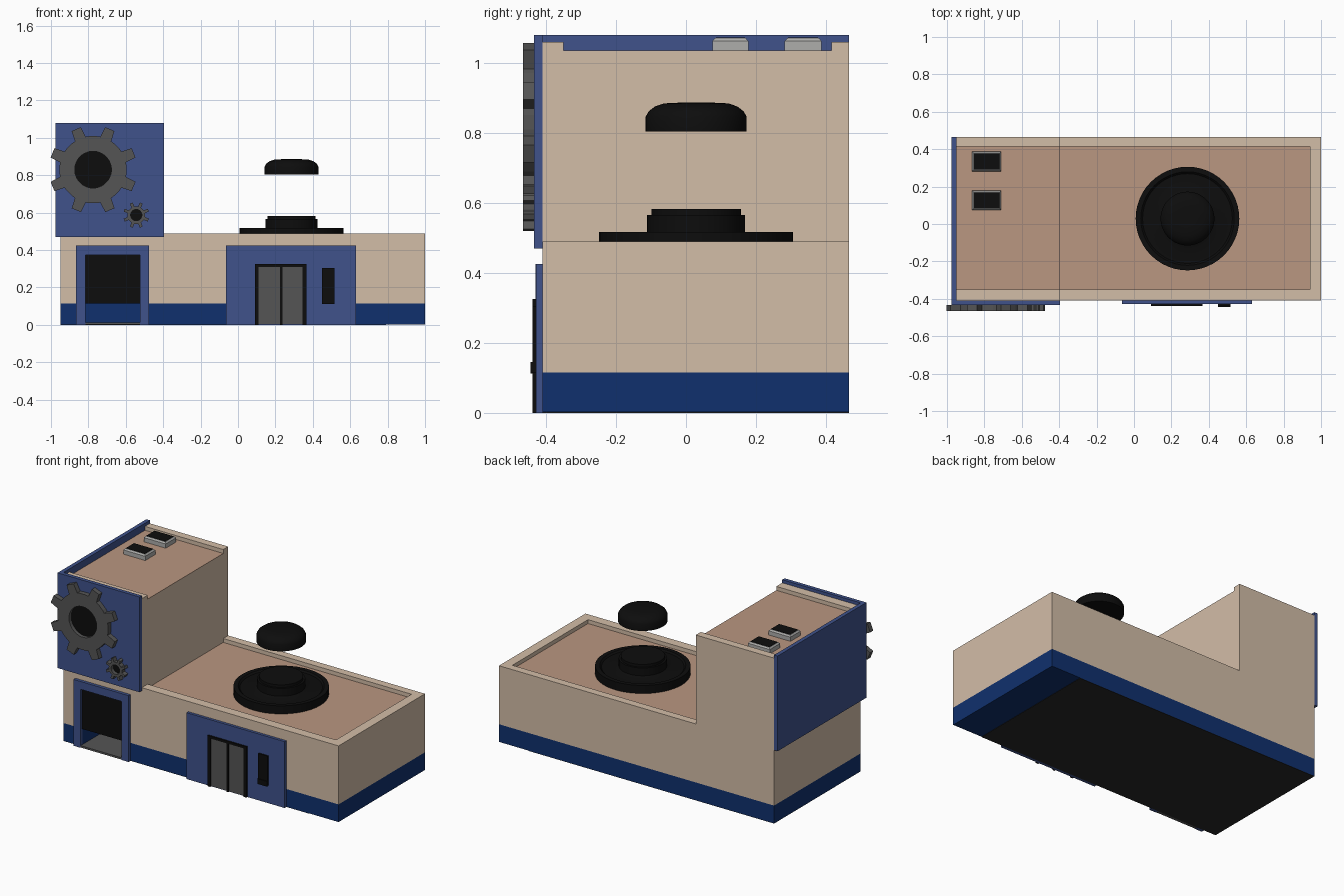
import bpy, bmesh, math

if "Cube" in bpy.data.objects:
    bpy.data.objects.remove(bpy.data.objects["Cube"])

def mat(name, r, g, b):
    m = bpy.data.materials.new(name)
    m.diffuse_color = (r, g, b, 1)
    m.use_nodes = True
    m.node_tree.nodes["Principled BSDF"].inputs["Base Color"].default_value = m.diffuse_color
    return m

BEIGE = mat("beige_wall", 0.65, 0.51, 0.39)
ROOF = mat("roof_clay", 0.49, 0.31, 0.22)
BLUE = mat("panel_blue", 0.05, 0.085, 0.26)
NAVY = mat("base_navy", 0.005, 0.03, 0.155)
DARK = mat("dark_grey", 0.09, 0.09, 0.09)
BLACK = mat("black", 0.004, 0.004, 0.004)
LIGHT = mat("light_grey", 0.42, 0.42, 0.41)
UNDER = mat("underside", 0.02, 0.02, 0.02)

def finish(name, bm, m, smooth=False):
    bmesh.ops.recalc_face_normals(bm, faces=bm.faces)
    me = bpy.data.meshes.new(name)
    bm.to_mesh(me)
    bm.free()
    me.materials.append(m)
    ob = bpy.data.objects.new(name, me)
    bpy.context.collection.objects.link(ob)
    if smooth:
        bpy.ops.object.select_all(action='DESELECT')
        ob.select_set(True)
        bpy.context.view_layer.objects.active = ob
        bpy.ops.object.shade_smooth_by_angle(angle=math.radians(30))
    return ob

def box(name, x, y, z, m, taper=0):
    """Box from (min, max) ranges; taper pulls the top face inward."""
    bm = bmesh.new()
    bmesh.ops.create_cube(bm, size=1)
    for v in bm.verts:
        t = taper if v.co.z > 0 else 0
        pick = lambda r, c, k: r[1] - k if c > 0 else r[0] + k
        v.co = (pick(x, v.co.x, t), pick(y, v.co.y, t), pick(z, v.co.z, 0))
    return finish(name, bm, m)

def lathe(name, cx, cy, profile, m, n=48):
    """Closed solid of revolution from (radius, z) points."""
    bm = bmesh.new()
    rings = [[bm.verts.new((cx + r * math.cos(2 * math.pi * i / n),
                            cy + r * math.sin(2 * math.pi * i / n), z))
              for i in range(n)] for r, z in profile]
    for a, b in zip(rings, rings[1:]):
        for i in range(n):
            j = (i + 1) % n
            bm.faces.new((a[i], a[j], b[j], b[i]))
    bm.faces.new(rings[0])
    bm.faces.new(rings[-1])
    return finish(name, bm, m, True)

def gear(name, cx, cz, tip, root, hole, y0, y1, teeth=8):
    """Toothed ring facing -y, with a round hole."""
    step = 2 * math.pi / teeth
    outer, inner = [], []
    for k in range(teeth):
        mid = (k + 0.5) * step
        for deg, r in ((-16, root), (-10, root), (-6.5, tip), (6.5, tip), (10, root), (16, root)):
            a = mid + math.radians(deg)
            outer.append((r * math.cos(a), r * math.sin(a)))
            inner.append((hole * math.cos(a), hole * math.sin(a)))
    bm = bmesh.new()
    loops = [[bm.verts.new((cx + px, y, cz + pz)) for px, pz in pts]
             for pts, y in ((outer, y0), (outer, y1), (inner, y1), (inner, y0))]
    for k in range(4):
        a, b = loops[k], loops[(k + 1) % 4]
        for i in range(len(a)):
            j = (i + 1) % len(a)
            bm.faces.new((a[i], a[j], b[j], b[i]))
    return finish(name, bm, DARK)

def disc(name, cx, cz, r, y, m):
    ob = lathe(name, 0, 0, [(r, 0), (r, 0.006)], m, 32)
    ob.rotation_euler = (math.pi / 2, 0, 0)
    ob.location = (cx, y, cz)

X0, X1, Y0, Y1 = -0.95, 1.0, -0.41, 0.465
TX = -0.395                 # right wall of the tower
BASE, LOW, HIGH = 0.115, 0.465, 1.035

# Navy base, left open under the gate
box("base_right", (-0.525, X1), (Y0, Y1), (0.002, BASE), NAVY)
box("base_left", (X0, -0.815), (Y0, Y1), (0.002, BASE), NAVY)
box("base_back", (-0.815, -0.525), (0.44, Y1), (0.002, BASE), NAVY)
box("gate_floor", (-0.815, -0.525), (-0.43, 0.44), (0.002, 0.014), DARK)
box("underside", (X0, 0.79), (Y0, Y1), (0, 0.002), UNDER)

# Walls, tower and roofs
box("low_walls", (X0, X1), (Y0, Y1), (BASE, LOW - 0.002), BEIGE)
box("tower_walls", (X0, TX), (Y0, Y1), (LOW - 0.002, HIGH - 0.002), BEIGE)
box("low_roof", (TX, 0.94), (-0.35, 0.415), (LOW - 0.002, LOW), ROOF)
box("tower_roof", (X0, TX), (-0.35, 0.415), (HIGH - 0.002, HIGH), ROOF)

# Parapets
for nm, y in (("front", (Y0, -0.35)), ("back", (0.415, Y1))):
    box(f"low_parapet_{nm}", (TX, X1), y, (LOW - 0.002, 0.49), BEIGE)
    box(f"tower_parapet_{nm}", (X0, TX), y, (HIGH - 0.002, 1.06), BEIGE)
box("low_parapet_right", (0.94, X1), (-0.35, 0.415), (LOW - 0.002, 0.49), BEIGE)

# Blue tower panels
box("tower_panel_front", (-0.975, TX), (-0.434, Y0), (0.47, 1.08), BLUE)
box("tower_panel_left", (-0.975, X0), (Y0, Y1), (0.47, 1.08), BLUE)

# Gears on the tower
gear("large_gear", -0.775, 0.83, 0.236, 0.18, 0.098, -0.465, -0.434)
disc("large_gear_hub", -0.775, 0.83, 0.1, -0.436, BLACK)
gear("small_gear", -0.544, 0.587, 0.07, 0.047, 0.03, -0.465, -0.434)
disc("small_gear_hub", -0.544, 0.587, 0.031, -0.436, BLACK)

# Gate with half-raised shutter
box("gate_post_left", (-0.865, -0.815), (-0.43, Y0), (0, 0.375), BLUE)
box("gate_post_right", (-0.525, -0.475), (-0.43, Y0), (0, 0.375), BLUE)
box("gate_lintel", (-0.865, -0.475), (-0.43, Y0), (0.375, 0.425), BLUE)
box("gate_shutter", (-0.815, -0.525), (-0.414, Y0), (BASE, 0.375), BLACK)

# Entrance with double doors
box("entrance_panel", (-0.065, 0.63), (-0.428, Y0), (0, 0.425), BLUE)
for nm, x, z in (("left", (0.09, 0.11), (0, 0.31)), ("right", (0.346, 0.366), (0, 0.31)),
                 ("top", (0.09, 0.366), (0.31, 0.325)), ("middle", (0.225, 0.237), (0, 0.31))):
    box(f"door_frame_{nm}", x, (-0.438, -0.428), z, BLACK)
for nm, x in (("left", (0.11, 0.225)), ("right", (0.237, 0.346))):
    box(f"door_{nm}", x, (-0.432, -0.428), (0.005, 0.31), DARK)
box("entry_keypad", (0.45, 0.515), (-0.438, -0.428), (BASE, 0.305), BLACK)
box("entry_keypad_ledge", (0.45, 0.515), (-0.444, -0.438), (0.112, 0.145), BLACK)

# Skylight vents on the tower
for i, y in enumerate(((0.075, 0.178), (0.282, 0.387))):
    box(f"vent_{i}", (-0.865, -0.71), y, (HIGH, 1.062), LIGHT)
    box(f"vent_cap_{i}", (-0.865, -0.71), y, (1.062, 1.071), LIGHT, 0.008)
    box(f"vent_glass_{i}", (-0.855, -0.72), (y[0] + 0.01, y[1] - 0.01), (1.069, 1.0725), BLACK)

# Round roof pad with stepped hub and the floating cap above
CX, CY = 0.286, 0.029
lathe("roof_pad", CX, CY, [(0.277, LOW), (0.277, 0.517), (0.25, 0.517), (0.24, 0.507),
                           (0.16, 0.507), (0.14, 0.515), (0.14, 0.565), (0.128, 0.565),
                           (0.128, 0.582)], BLACK)
lathe("floating_cap", CX, CY, [(0.144, 0.804), (0.144, 0.846), (0.136, 0.861),
                               (0.118, 0.875), (0.092, 0.884), (0.05, 0.886)], BLACK)
